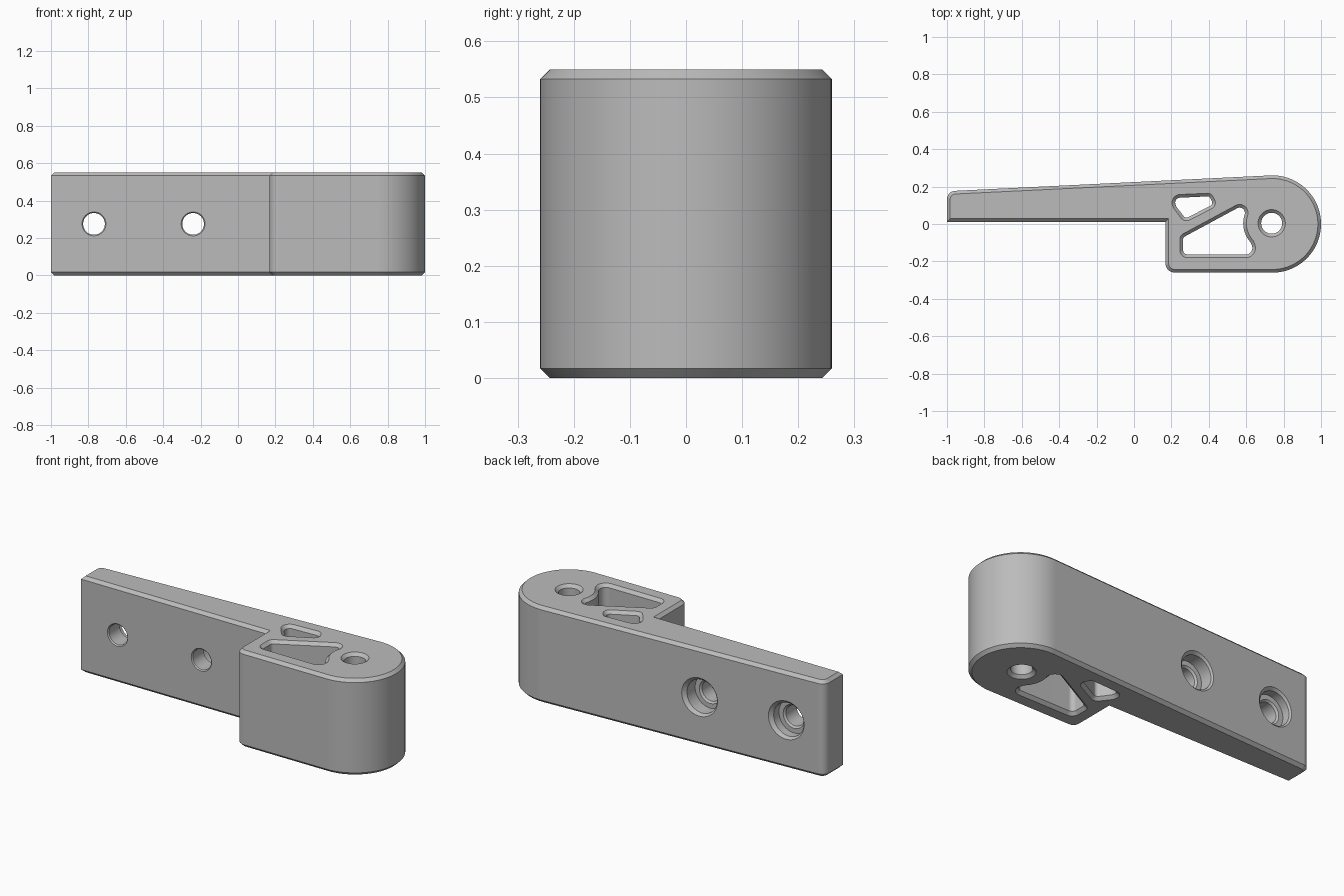
import bpy
import bmesh
from math import sin, cos, tan, radians, pi
from mathutils import Vector

if "Cube" in bpy.data.objects:
    bpy.data.objects.remove(bpy.data.objects["Cube"])

HEIGHT = 0.55
CHAMFER = 0.017
PIVOT = Vector((0.74, 0.0))
RADIUS = 0.26

steel = bpy.data.materials.new("plain grey")
steel.use_nodes = True
GREY = (0.5, 0.5, 0.5, 1)
steel.diffuse_color = GREY
steel.node_tree.nodes["Principled BSDF"].inputs["Base Color"].default_value = GREY


def arc(centre, r, start, end, steps):
    """Points on an arc, angles in degrees."""
    angles = [radians(start + (end - start) * i / steps) for i in range(steps + 1)]
    return [(centre[0] + r * cos(a), centre[1] + r * sin(a), 0) for a in angles]


def rounded(corners, steps=8):
    """Turn (x, y, radius) corners into an outline with tangent fillets."""
    out = []
    for i, (x, y, r) in enumerate(corners):
        p = Vector((x, y))
        if r == 0:
            out.append(p)
            continue
        u = (Vector(corners[i - 1][:2]) - p).normalized()
        v = (Vector(corners[(i + 1) % len(corners)][:2]) - p).normalized()
        half = u.angle(v) / 2
        centre = p + (u + v).normalized() * (r / sin(half))
        a = p + u * (r / tan(half)) - centre
        b = p + v * (r / tan(half)) - centre
        sweep = a.angle_signed(b)
        for k in range(steps + 1):
            t = -sweep * k / steps
            out.append(centre + Vector((a.x * cos(t) - a.y * sin(t),
                                        a.x * sin(t) + a.y * cos(t))))
    return out


def offset(points, d):
    """Mitred offset of a counter-clockwise outline, outward for d > 0."""
    out = []
    for i, p in enumerate(points):
        e1 = (p - points[i - 1]).normalized()
        e2 = (points[(i + 1) % len(points)] - p).normalized()
        n1, n2 = Vector((e1.y, -e1.x)), Vector((e2.y, -e2.x))
        out.append(p + (n1 + n2) * (d / (1 + n1.dot(n2))))
    return out


def loft(name, rings):
    """Closed solid through rings of 3D points."""
    bm = bmesh.new()
    loops = [[bm.verts.new(p) for p in ring] for ring in rings]
    n = len(loops[0])
    for low, high in zip(loops, loops[1:]):
        for i in range(n):
            j = (i + 1) % n
            bm.faces.new((low[i], low[j], high[j], high[i]))
    bm.faces.new(loops[0][::-1])
    bm.faces.new(loops[-1])
    bmesh.ops.recalc_face_normals(bm, faces=bm.faces)
    mesh = bpy.data.meshes.new(name)
    bm.to_mesh(mesh)
    bm.free()
    mesh.materials.append(steel)
    obj = bpy.data.objects.new(name, mesh)
    bpy.context.collection.objects.link(obj)
    return obj


def prism(name, outline, levels):
    """Stack of offset outlines, each level being (z, offset)."""
    return loft(name, [[(p.x, p.y, z) for p in offset(outline, d)] for z, d in levels])


def pocket(name, outline):
    """Through cutter that leaves chamfered rims at top and bottom."""
    c, over = CHAMFER, 0.008
    return prism(name, outline, [(-over, c + over), (c, 0),
                                 (HEIGHT - c, 0), (HEIGHT + over, c + over)])


def screw_hole(name, x, back):
    """Turned cutter along y: front chamfer, bore, counterbore, back chamfer."""
    bore, head, seat = 0.058, 0.095, 0.125
    profile = [(-0.01, bore + 0.028), (0.018, bore), (seat - 0.01, bore),
               (seat, bore + 0.01), (seat, head), (back - 0.014, head),
               (back + 0.03, head + 0.044)]
    return loft(name, [[(x + r * cos(a), y, HEIGHT / 2 + r * sin(a))
                        for a in (2 * pi * i / 48 for i in range(48))]
                       for y, r in profile])


# Body: thin tapered arm running into a block with a round nose
TAPER = 2.8


def back_y(x):
    return RADIUS / cos(radians(TAPER)) + (x - PIVOT.x) * tan(radians(TAPER))


outline = rounded([(0.168, 0.012, 0), (0.168, -RADIUS, 0.05)]
                  + arc(PIVOT, RADIUS, -90, 90 + TAPER, 56)
                  + [(-1, back_y(-1), 0.045), (-1, 0.012, 0)])
body = prism("lever_body", outline, [(0, -CHAMFER), (CHAMFER, 0),
                                     (HEIGHT - CHAMFER, 0), (HEIGHT, -CHAMFER)])

# Openings through the block
pivot_hole = rounded(arc((0.736, 0.004), 0.056, 0, 352.5, 47))
small_window = rounded([(0.212, 0.139, 0.026), (0.225, 0.095, 0.03),
                        (0.275, 0.029, 0.02), (0.425, 0.106, 0.02),
                        (0.403, 0.148, 0.018)])
large_window = rounded([(0.262, -0.163, 0.025), (0.65, -0.163, 0.035)]
                       + arc((0.736, 0.004), 0.152, 222, 160, 16)
                       + [(0.588, 0.104, 0.028), (0.262, -0.072, 0.02)])
cutters = [pocket("pivot_hole", pivot_hole),
           pocket("small_window", small_window),
           pocket("large_window", large_window)]

# Counterbored screw holes through the arm
for side, x in (("outer", -0.77), ("inner", -0.24)):
    cutters.append(screw_hole(side + "_screw_hole", x, back_y(x)))

bpy.ops.object.select_all(action="DESELECT")
body.select_set(True)
bpy.context.view_layer.objects.active = body
for cutter in cutters:
    cut = body.modifiers.new(cutter.name, "BOOLEAN")
    cut.operation = "DIFFERENCE"
    cut.solver = "EXACT"
    cut.object = cutter
    bpy.ops.object.modifier_apply(modifier=cut.name)
    bpy.data.objects.remove(cutter)

# Smooth walls, crisp chamfers
bpy.ops.object.shade_smooth_by_angle(angle=radians(28))
weighted = body.modifiers.new("flat_faces", "WEIGHTED_NORMAL")
weighted.keep_sharp = True
